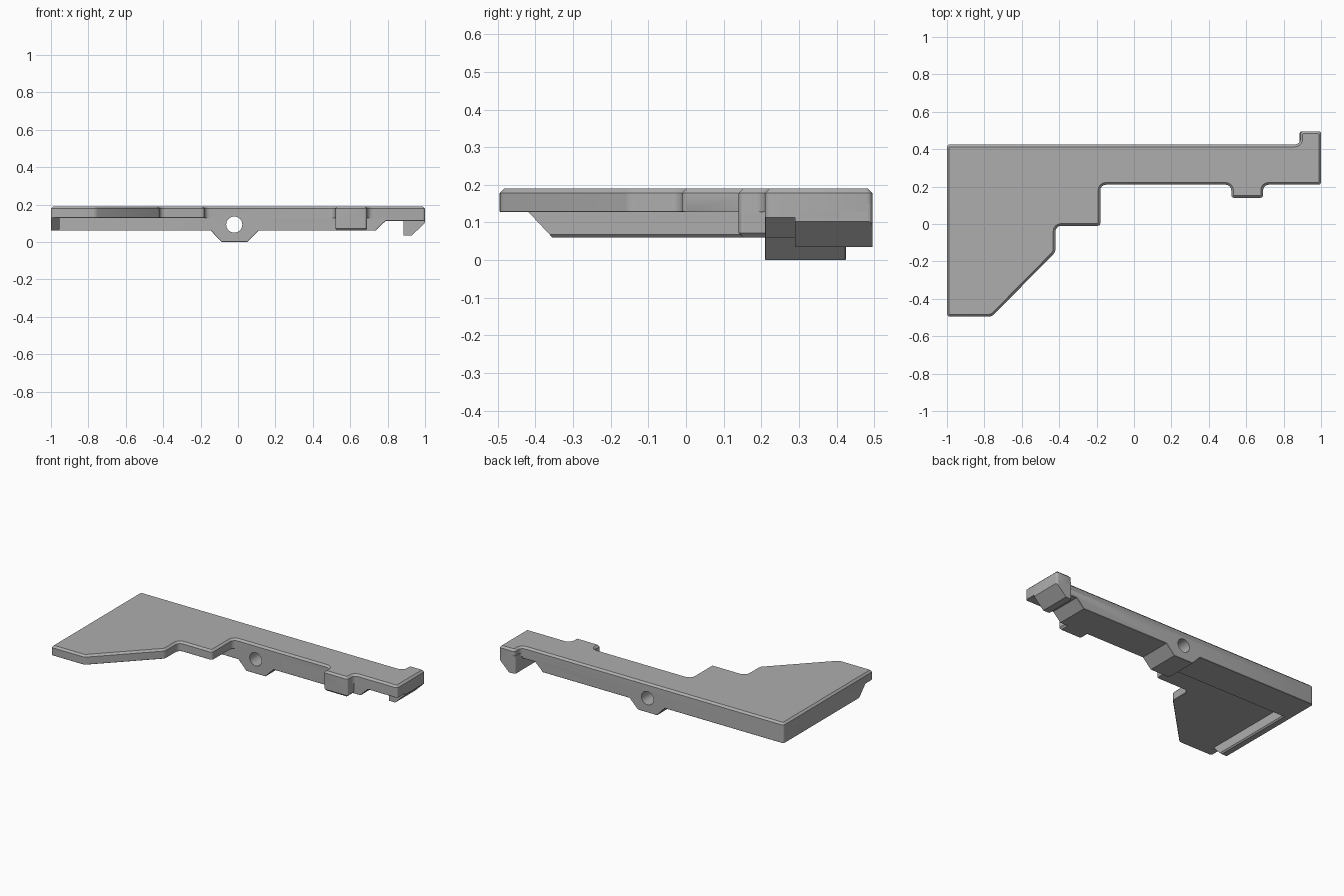
import bpy, bmesh, math
from mathutils import Vector

cube = bpy.data.objects.get("Cube")
if cube:
    bpy.data.objects.remove(cube, do_unlink=True)

grey = bpy.data.materials.new("plain_grey")
grey.use_nodes = True
colour = (0.42, 0.42, 0.42, 1)
grey.diffuse_color = colour
grey.node_tree.nodes["Principled BSDF"].inputs["Base Color"].default_value = colour

RIM = 0.012


def bevel(bm, rule, width, segments=1):
    """Bevel every edge whose midpoint, direction and convexity fit the rule."""
    bm.normal_update()
    edges = []
    for e in bm.edges:
        a, b = (v.co for v in e.verts)
        if rule((a + b) / 2, (b - a).normalized(), e):
            edges.append(e)
    bmesh.ops.bevel(bm, geom=edges, offset=width, segments=segments,
                    profile=0.5, affect='EDGES', clamp_overlap=True)


def prism(points, axis, lo, hi):
    """Extrude a flat outline along the z, y or x axis."""
    place = {'z': lambda u, v, w: (u, v, w),
             'y': lambda u, v, w: (u, w, v),
             'x': lambda u, v, w: (w, u, v)}[axis]
    bm = bmesh.new()
    face = bm.faces.new([bm.verts.new(place(u, v, lo)) for u, v in points])
    out = bmesh.ops.extrude_face_region(bm, geom=[face])
    verts = [g for g in out["geom"] if isinstance(g, bmesh.types.BMVert)]
    bmesh.ops.translate(bm, verts=verts, vec=Vector(place(0, 0, hi - lo)))
    bmesh.ops.recalc_face_normals(bm, faces=bm.faces)
    return bm


def finish(bm, name):
    mesh = bpy.data.meshes.new(name)
    bmesh.ops.recalc_face_normals(bm, faces=bm.faces)
    bm.to_mesh(mesh)
    bm.free()
    mesh.materials.append(grey)
    obj = bpy.data.objects.new(name, mesh)
    bpy.context.collection.objects.link(obj)
    return obj


def upright(d):
    return abs(d.z) > 0.99


# Top plate: stepped outline, rounded corners, chamfered rims
outline = [(-1, -0.495), (-0.76, -0.495), (-0.42, -0.15), (-0.42, -0.01),
           (-0.18, -0.01), (-0.18, 0.21), (0.52, 0.21), (0.52, 0.14),
           (0.69, 0.14), (0.69, 0.21), (1, 0.21), (1, 0.495),
           (0.89, 0.495), (0.89, 0.425), (-1, 0.425)]
TOP, UNDER, LOW = 0.19, 0.128, 0.06
bm = prism(outline, 'z', UNDER, TOP)
bevel(bm, lambda m, d, e: upright(d) and not e.is_convex, 0.03, 4)
bevel(bm, lambda m, d, e: upright(d) and e.is_convex
      and e.calc_face_angle() > 0.6, 0.014, 3)
bevel(bm, lambda m, d, e: m.z > TOP - 0.001 and abs(d.z) < 0.1, RIM)
bevel(bm, lambda m, d, e: m.z < UNDER + 0.001 and abs(d.z) < 0.1
      and -0.98 < m.x < -0.17 and m.y < 0.18, RIM)
plate = finish(bm, "top_plate")

# Long beam with a raised end and a boss below the cross hole
profile = [(-1, 0.15), (-1, LOW), (-0.145, LOW), (-0.088, 0), (0.05, 0),
           (0.11, LOW), (0.735, LOW), (0.79, 0.113), (1, 0.113), (1, 0.15)]
bm = prism(profile, 'y', 0.21, 0.425)
bevel(bm, lambda m, d, e: upright(d), 0.014, 3)
bevel(bm, lambda m, d, e: m.z < 0.12 and abs(d.y) < 0.3 and not upright(d)
      and abs(m.x) < 0.9, RIM)
beam = finish(bm, "long_beam")

# Side block standing out from the beam
bm = prism([(0.52, 0.25), (0.52, 0.14), (0.69, 0.14), (0.69, 0.25)],
           'z', LOW, 0.15)
bevel(bm, lambda m, d, e: upright(d) and m.y < 0.2, 0.014, 3)
bevel(bm, lambda m, d, e: m.z < LOW + 0.001 and m.y < 0.22, RIM)
finish(bm, "side_block")

# Hook under the end tab
bm = prism([(0.885, 0.15), (0.885, 0.035), (0.93, 0.035), (1, 0.103),
            (1, 0.15)], 'y', 0.29, 0.495)
bevel(bm, lambda m, d, e: upright(d) and m.y > 0.4, 0.012, 3)
finish(bm, "end_hook")

# Thin rib along the wide end, sloped at its front
bm = prism([(-0.43, 0.14), (-0.355, LOW), (0.25, LOW), (0.25, 0.14)],
           'x', -1, -0.955)
bevel(bm, lambda m, d, e: m.z < LOW + 0.001 and m.x > -0.96, 0.008)
finish(bm, "end_rib")

# Cross hole through beam and plate
bm = bmesh.new()
bmesh.ops.create_cone(bm, cap_ends=True, segments=40, radius1=0.043,
                      radius2=0.043, depth=1)
cutter = finish(bm, "hole_cutter")
cutter.rotation_euler.x = math.pi / 2
cutter.location = (-0.02, 0.55, 0.093)
cutter.hide_render = True
for obj in (plate, beam):
    mod = obj.modifiers.new("cross_hole", 'BOOLEAN')
    mod.operation, mod.solver, mod.object = 'DIFFERENCE', 'EXACT', cutter
    bpy.context.view_layer.objects.active = obj
    bpy.ops.object.modifier_apply(modifier=mod.name)
bpy.data.objects.remove(cutter, do_unlink=True)

# Smooth rounded corners and hole, crisp chamfers
bpy.ops.object.select_all(action='DESELECT')
for obj in (plate, beam):
    obj.select_set(True)
bpy.ops.object.shade_smooth_by_angle(angle=math.radians(31))
